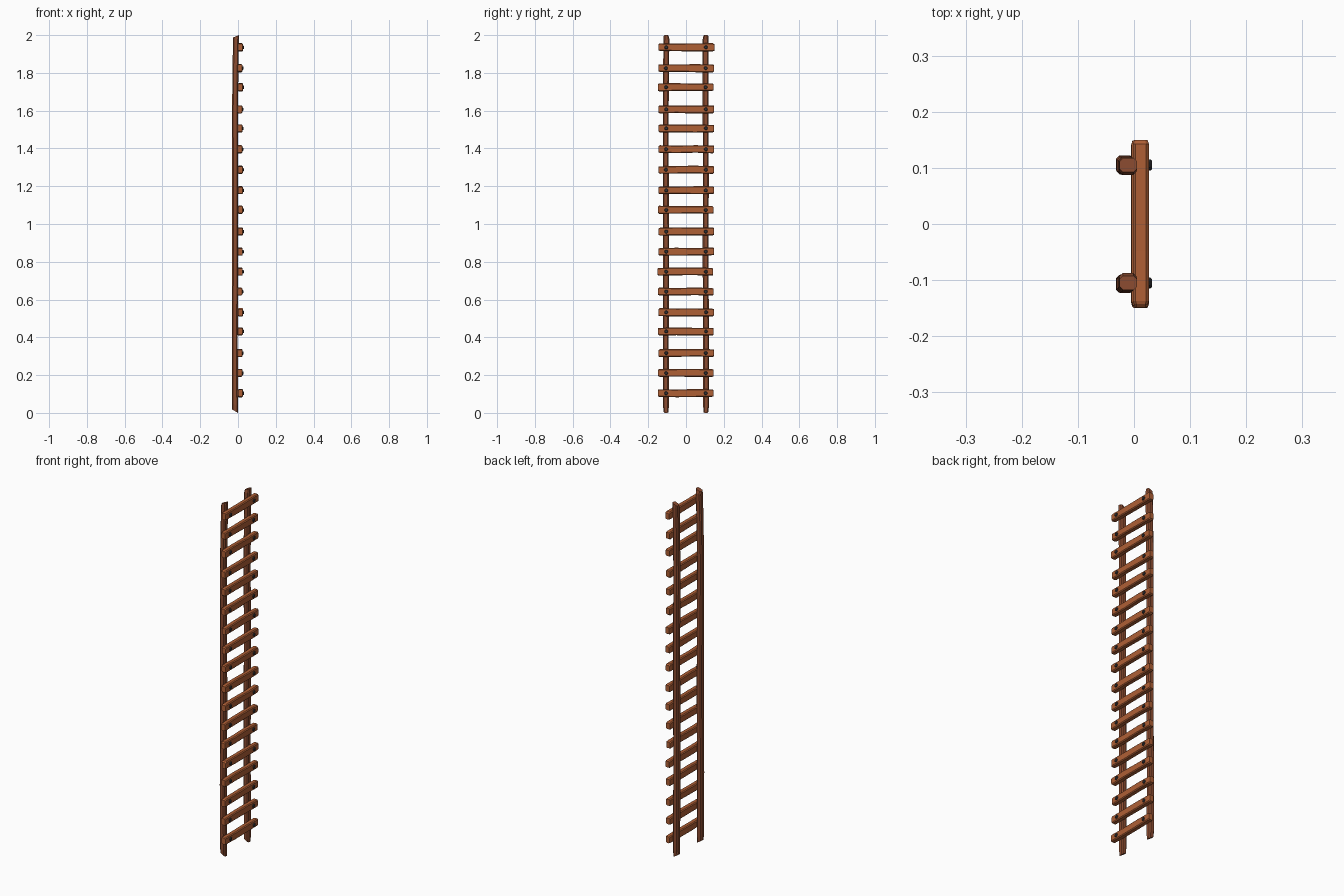
import bpy, bmesh, math, random
from mathutils import Vector

if "Cube" in bpy.data.objects:
    bpy.data.objects.remove(bpy.data.objects["Cube"])
random.seed(4)


def material(name, rgb):
    m = bpy.data.materials.new(name)
    m.diffuse_color = (*rgb, 1)
    m.use_nodes = True
    m.node_tree.nodes["Principled BSDF"].inputs["Base Color"].default_value = m.diffuse_color
    return m


rung_wood = material("rung wood", (0.43, 0.115, 0.036))
rail_wood = material("rail wood", (0.26, 0.072, 0.030))
iron = material("dark iron", (0.035, 0.035, 0.04))


def loft(name, rings, mat):
    """Skin a list of equal-length point rings and cap both ends."""
    bm = bmesh.new()
    rows = [[bm.verts.new(p) for p in r] for r in rings]
    n = len(rows[0])
    for a, b in zip(rows, rows[1:]):
        for i in range(n):
            j = (i + 1) % n
            bm.faces.new((a[i], a[j], b[j], b[i]))
    bm.faces.new(rows[0])
    bm.faces.new(rows[-1])
    bmesh.ops.recalc_face_normals(bm, faces=bm.faces)
    me = bpy.data.meshes.new(name)
    bm.to_mesh(me)
    bm.free()
    me.materials.append(mat)
    ob = bpy.data.objects.new(name, me)
    bpy.context.collection.objects.link(ob)
    return ob


def jit(a):
    return random.uniform(-a, a)


def rectangle(w, h, c):
    """Rectangle w x h with corners cut by c."""
    w, h = w / 2, h / 2
    return [(w - c, -h), (w, -h + c), (w, h - c), (w - c, h),
            (-w + c, h), (-w, h - c), (-w, -h + c), (-w + c, -h)]


# Two slightly crooked upright rails with slanted ends
rail_path = [(0.0, -0.016), (0.035, -0.016), (0.4, -0.017), (0.8, -0.015),
             (1.2, -0.015), (1.6, -0.016), (1.85, -0.013), (1.975, -0.011), (2.0, -0.010)]
for side, label in ((-1, "left"), (1, "right")):
    rings = []
    for k, (z, cx) in enumerate(rail_path):
        end = k in (0, len(rail_path) - 1)
        s = 0.82 if end else 1.0
        cy = side * 0.105 + (0 if end else jit(0.0025))
        prof = rectangle(0.031, 0.031 * s, 0.006)
        ring = []
        for x, y in prof:
            slant = 0
            if k == 0:
                slant = (0.0155 - x) * 0.6
            elif k == 1:
                slant = (0.0155 - x) * 0.5
            elif end:
                slant = (x - 0.0155) * 0.4
            ring.append((cx + x, cy + y, z + slant))
        rings.append(ring)
    loft(f"{label}_rail", rings, rail_wood)

# Rungs nailed across the +x side of the rails, each a little uneven
rung_z = [0.104, 0.211, 0.317, 0.431, 0.532, 0.642, 0.748, 0.854, 0.960,
          1.074, 1.178, 1.287, 1.396, 1.506, 1.607, 1.724, 1.825, 1.935]
for n, z in enumerate(rung_z):
    shift = jit(0.003)
    cx = 0.011 + jit(0.002)
    rings = []
    for k, t in enumerate((-0.147, -0.140, -0.05, 0.05, 0.140, 0.147)):
        end = k in (0, 5)
        s = 0.85 if end else 1.0
        dz = jit(0.0015)
        prof = rectangle(0.028 * s, (0.041 + jit(0.002)) * s, 0.0045)
        rings.append([(cx + x, t + shift, z + dz + y) for x, y in prof])
    loft(f"rung_{n + 1}", rings, rung_wood)

    # Nail heads
    for side in (-1, 1):
        ny = side * 0.105 + jit(0.001)
        rings = []
        for x, r in ((0.015, 0.010), (cx + 0.0165, 0.010), (cx + 0.0195, 0.007)):
            rings.append([(x, ny + r * math.cos(a * math.tau / 8 + 0.39),
                           z + r * math.sin(a * math.tau / 8 + 0.39)) for a in range(8)])
        loft(f"nail_{n + 1}_{'left' if side < 0 else 'right'}", rings, iron)
